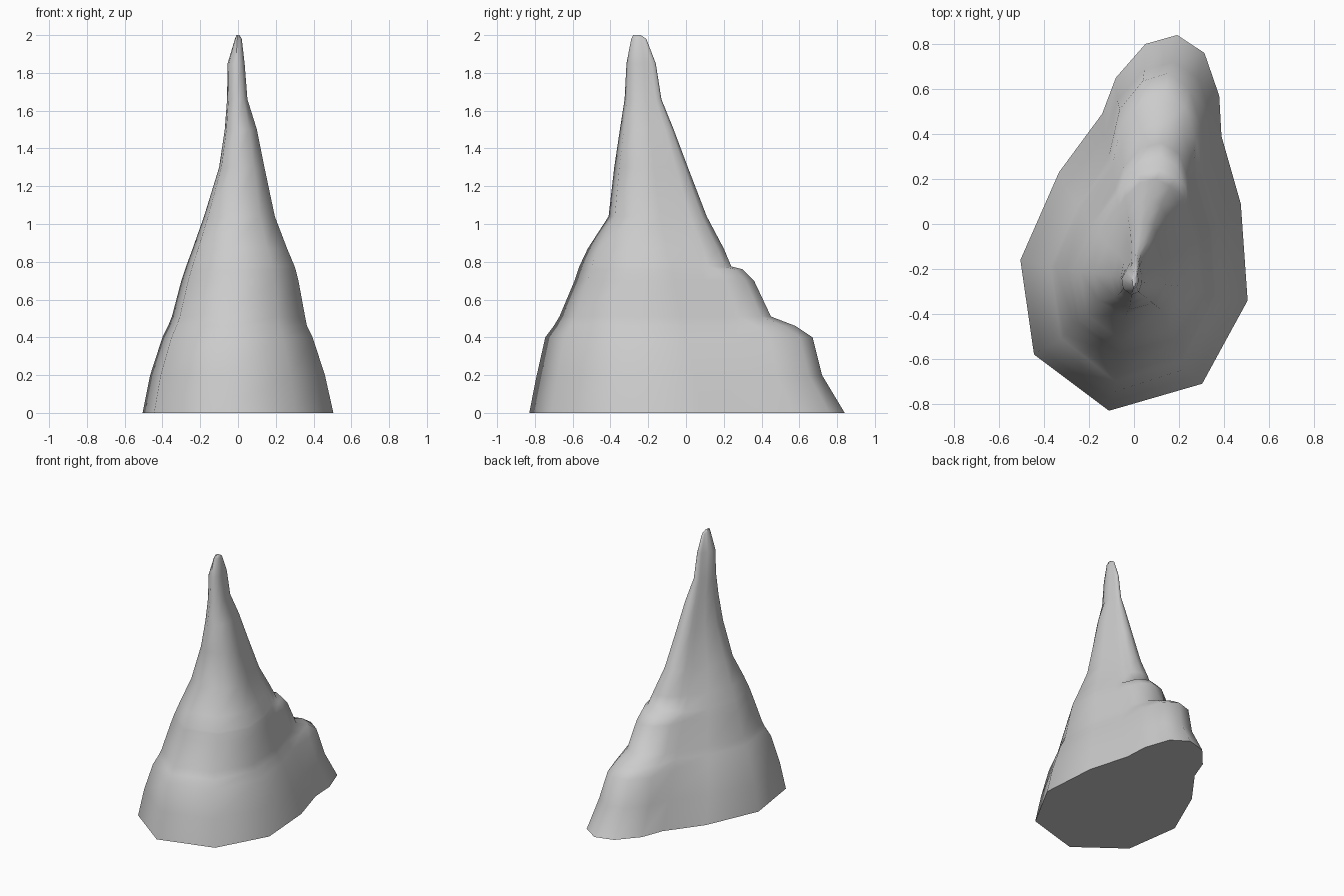
import bpy
import bmesh
import math

cube = bpy.data.objects.get("Cube")
if cube:
    bpy.data.objects.remove(cube, do_unlink=True)

# Ground outline, counter-clockwise, with the narrow shoulder at the back
OUTLINE = [(-.11, -.83), (.3, -.71), (.5, -.34), (.47, .09), (.385, .39),
           (.375, .57), (.31, .76), (.19, .84), (.05, .8), (-.08, .65),
           (-.14, .49), (-.33, .23), (-.5, -.16), (-.44, -.58)]
PEAK_Y, FRONT_Y, BACK_Y, HALF_WIDTH = -.25, -.83, .84, .5
SHOULDER_START, SHOULDER_TOP = .5, 1.04

# Height, right extent, left extent, front extent, back extent
LEVELS = [(0, .505, .505, -.83, .84), (.2, .465, .46, -.79, .72),
          (.4, .4, .395, -.745, .67), (.46, .37, .365, -.7, .58),
          (.51, .35, .355, -.67, .45), (.7, .3, .32, -.59, .36),
          (.76, .28, .305, -.57, .3), (.775, .275, .3, -.565, .24),
          (.87, .24, .26, -.52, .2), (1.04, .18, .195, -.41, .11),
          (1.3, .1, .14, -.38, .01), (1.5, .07, .1, -.35, -.065),
          (1.66, .058, .05, -.325, -.13), (1.85, .055, .035, -.315, -.16),
          (1.98, .016, .02, -.29, -.21), (2, .008, .008, -.28, -.24)]


def place(x, y, level):
    """Fit one outline point to the extents of a level."""
    z, right, left, front, back = level
    width = left if x > 0 else right
    if y < PEAK_Y:
        scale = (front - PEAK_Y) / (FRONT_Y - PEAK_Y)
    else:
        # The main cone tapers evenly while the shoulder keeps its own steps
        if y < SHOULDER_START and z < SHOULDER_TOP:
            back = BACK_Y - .7 * z
        scale = (back - PEAK_Y) / (BACK_Y - PEAK_Y)
    return (x * width / HALF_WIDTH, PEAK_Y + (y - PEAK_Y) * scale, z)


def loft(name, outline, levels, material):
    """Skin the levels and close both ends."""
    bm = bmesh.new()
    rings = [[bm.verts.new(place(x, y, level)) for x, y in outline]
             for level in levels]
    count = len(outline)
    for low, high in zip(rings, rings[1:]):
        for i in range(count):
            j = (i + 1) % count
            bm.faces.new((low[i], low[j], high[j], high[i]))
    bm.faces.new(rings[0][::-1])
    bm.faces.new(rings[-1])
    bmesh.ops.recalc_face_normals(bm, faces=bm.faces)
    mesh = bpy.data.meshes.new(name)
    bm.to_mesh(mesh)
    bm.free()
    mesh.materials.append(material)
    obj = bpy.data.objects.new(name, mesh)
    bpy.context.collection.objects.link(obj)
    return obj


# Plain grey stone
stone = bpy.data.materials.new("grey_stone")
stone.use_nodes = True
colour = (.6, .6, .6, 1)
stone.diffuse_color = colour
stone.node_tree.nodes["Principled BSDF"].inputs["Base Color"].default_value = colour

# Rock spire with its stepped rear shoulder
spire = loft("rock_spire", OUTLINE, LEVELS, stone)
bpy.ops.object.select_all(action="DESELECT")
spire.select_set(True)
bpy.context.view_layer.objects.active = spire
bpy.ops.object.shade_smooth_by_angle(angle=math.radians(60))
